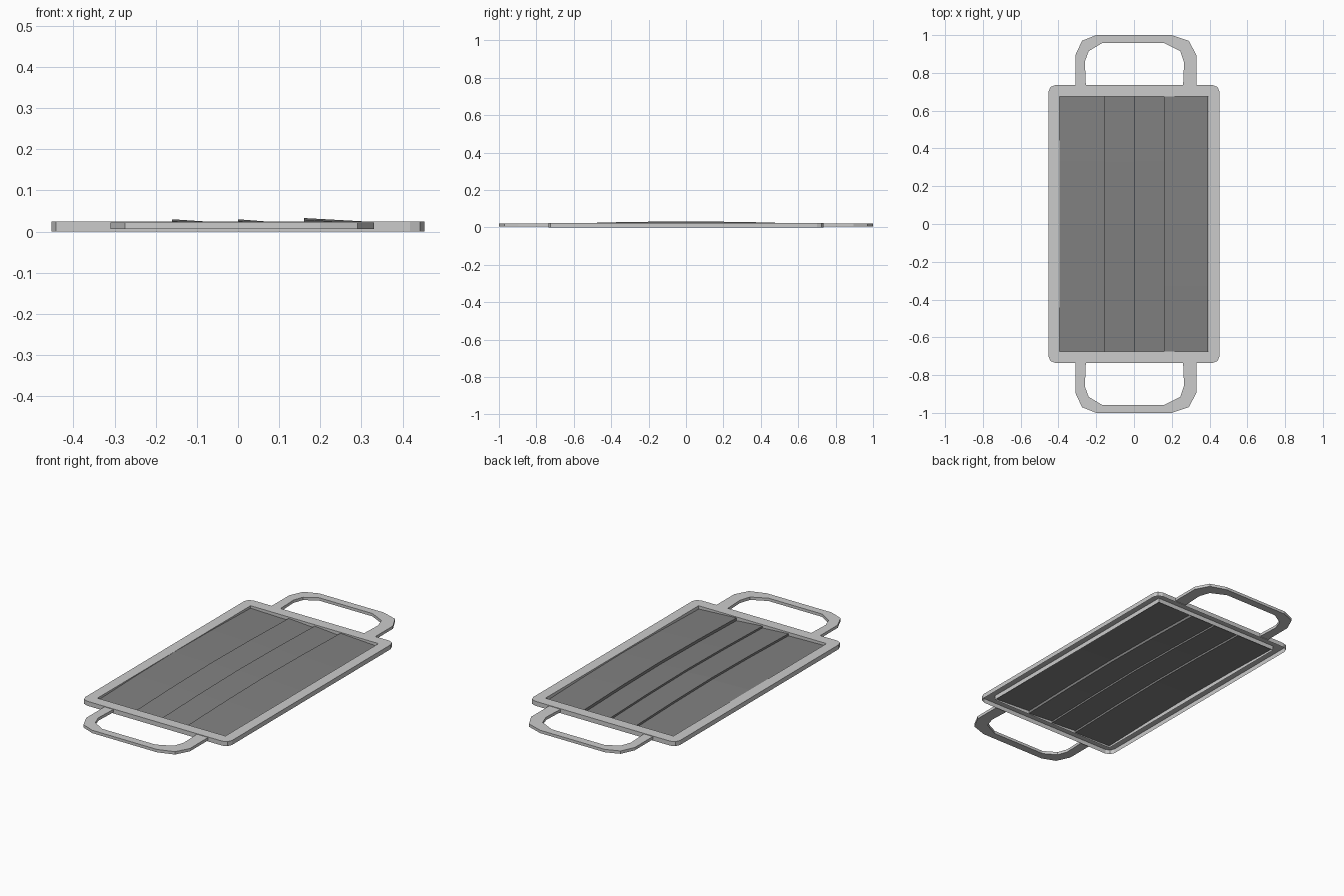
import bpy, bmesh, math

if "Cube" in bpy.data.objects:
    bpy.data.objects.remove(bpy.data.objects["Cube"])

dark = bpy.data.materials.new("dark_panel")
dark.diffuse_color = (0.22, 0.22, 0.22, 1)
dark.use_nodes = True
dark.node_tree.nodes["Principled BSDF"].inputs["Base Color"].default_value = dark.diffuse_color


def make_object(name, bm, mat=None):
    bmesh.ops.remove_doubles(bm, verts=bm.verts, dist=0.0002)
    bmesh.ops.recalc_face_normals(bm, faces=bm.faces)
    me = bpy.data.meshes.new(name)
    bm.to_mesh(me)
    bm.free()
    ob = bpy.data.objects.new(name, me)
    bpy.context.collection.objects.link(ob)
    if mat:
        me.materials.append(mat)
    return ob


def rounded_rect(hx, hy, r, seg=2):
    pts = []
    for i, (sx, sy) in enumerate([(1, 1), (-1, 1), (-1, -1), (1, -1)]):
        for k in range(seg + 1):
            a = math.pi / 2 * (i + k / seg)
            pts.append((sx * (hx - r) + r * math.cos(a), sy * (hy - r) + r * math.sin(a)))
    return pts


def skin(bm, rows, closed):
    """Join equal-length rows of points with quads, in row order."""
    grid = [[bm.verts.new(p) for p in row] for row in rows]
    n = len(rows[0])
    for a, b in zip(grid, grid[1:]):
        for i in range(n if closed else n - 1):
            j = (i + 1) % n
            bm.faces.new((a[i], a[j], b[j], b[i]))
    return grid


# Frame: outer wall, top rim and inner wall, open underneath
outer = rounded_rect(0.453, 0.735, 0.035)
inner = rounded_rect(0.395, 0.675, 0.0)
bm = bmesh.new()
rows = [(outer, 0.0), (outer, 0.025), (inner, 0.025), (inner, 0.0)]
grid = [[bm.verts.new((x, y, z)) for x, y in pts] for pts, z in rows]
n = len(outer)
for a, b in zip(grid, grid[1:]):
    for i in range(n):
        j = (i + 1) % n
        bm.faces.new((a[i], a[j], b[j], b[i]))
frame = make_object("frame", bm)
# the outward side of the rim faces up
if sum(p.normal.z * p.area for p in frame.data.polygons) < 0:
    frame.data.flip_normals()

# Handles: flat faceted loops at both ends
outer_path = [(-0.31, 0.735), (-0.31, 0.895), (-0.275, 0.97), (-0.2, 1.0),
              (0.2, 1.0), (0.29, 0.97), (0.33, 0.895), (0.33, 0.735)]
inner_path = [(-0.255, 0.735), (-0.26, 0.86), (-0.24, 0.915), (-0.17, 0.957),
              (0.16, 0.957), (0.245, 0.915), (0.265, 0.855), (0.26, 0.735)]
for name, s in (("back_handle", 1), ("front_handle", -1)):
    bm = bmesh.new()
    sections = []
    for (ox, oy), (ix, iy) in zip(outer_path, inner_path):
        sections.append([(ox, s * oy, 0.006), (ox, s * oy, 0.022),
                         (ix, s * iy, 0.022), (ix, s * iy, 0.006)])
    grid = skin(bm, sections, True)
    bm.faces.new(grid[0])
    bm.faces.new(grid[-1])
    make_object(name, bm)

# Panel: bowed sheet of four tilted slats joined by small risers
profile = [(-0.395, 0.024), (-0.16, 0.0185), (-0.16, 0.030), (0.0, 0.0195),
           (0.0, 0.030), (0.16, 0.0175), (0.16, 0.033), (0.393, 0.020)]
bow = [(-0.675, -0.013), (-0.33, -0.004), (0, 0), (0.33, -0.004), (0.675, -0.013)]
bm = bmesh.new()
skin(bm, [[(x, y, z + dz) for x, z in profile] for y, dz in bow], False)
panel = make_object("slatted_panel", bm, dark)
if sum(p.normal.z * p.area for p in panel.data.polygons) < 0:
    panel.data.flip_normals()
